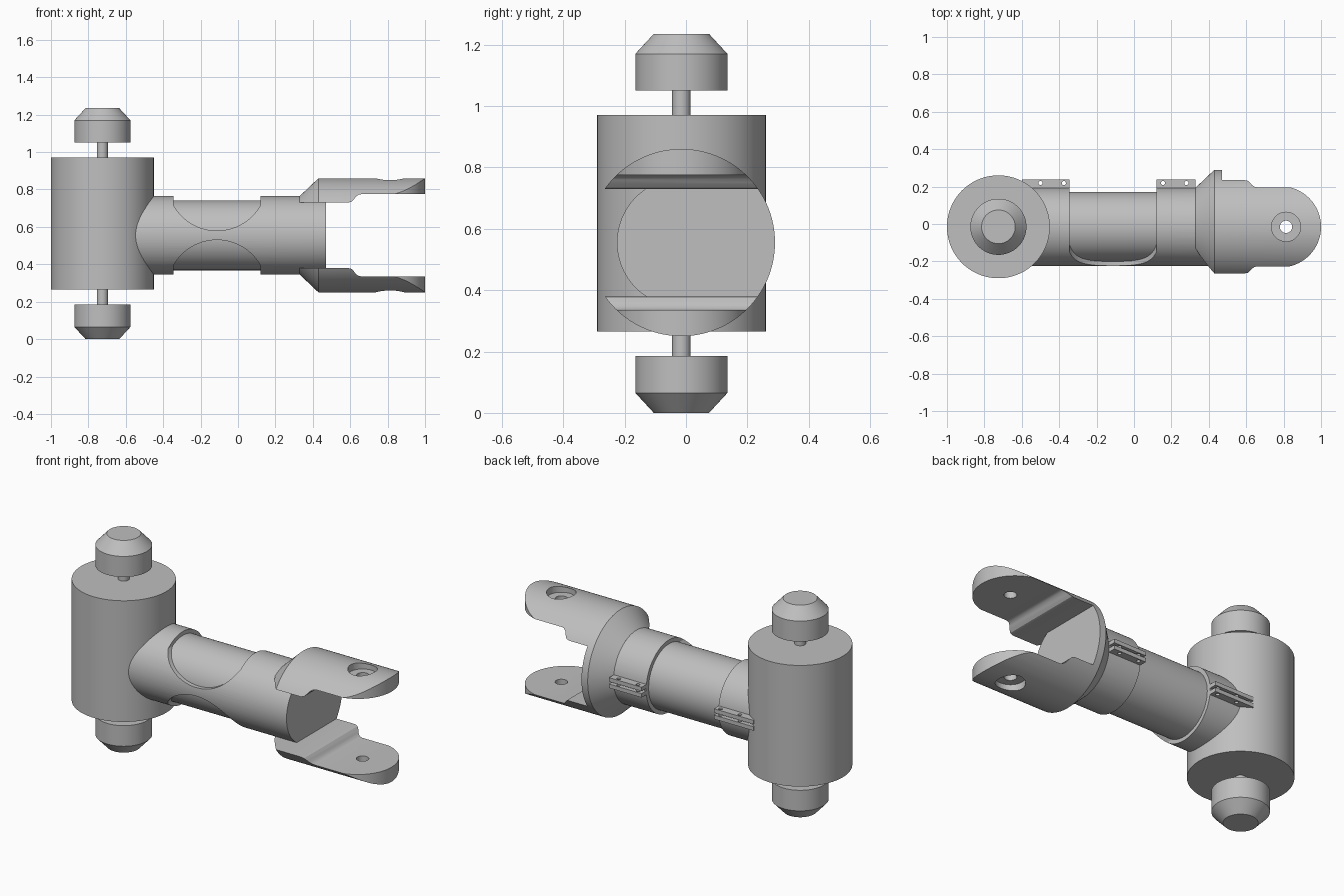
import bpy, bmesh, math
from mathutils import Vector

cube = bpy.data.objects.get("Cube")
if cube:
    bpy.data.objects.remove(cube, do_unlink=True)

Y0 = -0.015      # shared centre plane
ARM_Z = 0.555    # arm axis height
POST_X = -0.725  # upright post axis
ARM_R = 0.21
FORK_R = 0.305

grey = bpy.data.materials.new("plain grey")
grey.use_nodes = True
grey.diffuse_color = (0.52, 0.52, 0.52, 1)
grey.node_tree.nodes["Principled BSDF"].inputs["Base Color"].default_value = (0.52, 0.52, 0.52, 1)


def make(name, bm):
    bmesh.ops.recalc_face_normals(bm, faces=bm.faces)
    mesh = bpy.data.meshes.new(name)
    bm.to_mesh(mesh)
    bm.free()
    mesh.materials.append(grey)
    obj = bpy.data.objects.new(name, mesh)
    bpy.context.collection.objects.link(obj)
    return obj


def lathe(name, profile, place, n=96):
    """Closed solid of revolution from (radius, distance) pairs."""
    bm = bmesh.new()
    rings = []
    for r, h in profile:
        angles = [math.tau * i / n for i in range(n)]
        rings.append([bm.verts.new(place(r * math.cos(a), r * math.sin(a), h)) for a in angles])
    for low, high in zip(rings, rings[1:]):
        for i in range(n):
            j = (i + 1) % n
            bm.faces.new((low[i], low[j], high[j], high[i]))
    bm.faces.new(rings[0])
    bm.faces.new(rings[-1])
    return make(name, bm)


def upright(x):
    return lambda a, b, h: (x + a, Y0 + b, h)


def along_arm(a, b, h):
    return (h, Y0 + a, ARM_Z + b)


def prism(name, points, lift):
    """Extrude a flat outline along a vector."""
    bm = bmesh.new()
    face = bm.faces.new([bm.verts.new(p) for p in points])
    out = bmesh.ops.extrude_face_region(bm, geom=[face])
    moved = [v for v in out["geom"] if isinstance(v, bmesh.types.BMVert)]
    bmesh.ops.translate(bm, verts=moved, vec=Vector(lift))
    return make(name, bm)


def box(name, x, y, z):
    outline = [(x[0], y[0], z[0]), (x[1], y[0], z[0]), (x[1], y[1], z[0]), (x[0], y[1], z[0])]
    return prism(name, outline, (0, 0, z[1] - z[0]))


def combine(obj, tool, operation="DIFFERENCE"):
    mod = obj.modifiers.new("cut", "BOOLEAN")
    mod.solver = "EXACT"
    mod.operation = operation
    mod.object = tool
    tool.hide_render = True
    bpy.context.view_layer.objects.active = obj
    bpy.ops.object.modifier_apply(modifier=mod.name)
    bpy.data.objects.remove(tool, do_unlink=True)


def smooth(obj):
    bpy.ops.object.select_all(action="DESELECT")
    obj.select_set(True)
    bpy.context.view_layer.objects.active = obj
    bpy.ops.object.shade_smooth_by_angle(angle=math.radians(25))


# Upright post with a stem and bevelled knob at each end
parts = [lathe("post", [(0.275, 0.265), (0.275, 0.97)], upright(POST_X))]
for name, end, sign in (("upper", 1.235, 1), ("lower", 0.0, -1)):
    knob = [(0.09, end), (0.15, end - sign * 0.065), (0.15, end - sign * 0.185)]
    parts.append(lathe(name + "_knob", knob, upright(POST_X)))
    stem = [(0.03, end - sign * 0.15), (0.03, end - sign * 0.3)]
    parts.append(lathe(name + "_stem", stem, upright(POST_X), 48))

# Inner tube of the arm
parts.append(lathe("arm_core", [(0.187, -0.7), (0.187, 0.3)], along_arm))

# Outer sleeve: open at the back, with curved cut-outs above and below
LEFT, RIGHT = -0.345, 0.12
sleeve = lathe("arm_sleeve", [(ARM_R, -0.7), (ARM_R, 0.47)], along_arm)
combine(sleeve, box("cutter", (LEFT, RIGHT), (Y0, 0.5), (0, 1.2)))
mid, half, rad = (LEFT + RIGHT) / 2, (RIGHT - LEFT) / 2, 0.267
for sign in (1, -1):
    outline = []
    for i in range(33):
        dx = half * (i / 16 - 1)
        dz = 0.292 - math.sqrt(rad * rad - dx * dx)
        outline.append((mid + dx, -0.5, ARM_Z + sign * dz))
    outline += [(RIGHT, -0.5, ARM_Z + sign * 0.4), (LEFT, -0.5, ARM_Z + sign * 0.4)]
    combine(sleeve, prism("cutter", outline, (0, 1, 0)))

# Fork: flared round body with a stepped slot between its prongs
fork = lathe("fork", [(ARM_R, 0.33), (FORK_R, 0.43), (FORK_R, 1.05)], along_arm, 128)
step = [(0.47, 0.175), (0.59, 0.175), (0.608, 0.18), (0.62, 0.193),
        (0.63, 0.207), (0.645, 0.217), (0.66, 0.22), (1.1, 0.22)]
outline = [(x, -0.5, ARM_Z + z) for x, z in step]
outline += [(x, -0.5, ARM_Z - z) for x, z in reversed(step)]
combine(fork, prism("cutter", outline, (0, 1, 0)))
combine(fork, box("cutter", (0.3, 0.48), (-0.5, Y0), (ARM_Z - 0.175, ARM_Z + 0.175)))

# Rounded prong tips
TIP_R = 0.217
tip = [(1 - TIP_R + TIP_R * math.cos(a), Y0 + TIP_R * math.sin(a), 0)
       for a in (math.pi * (i / 48 - 0.5) for i in range(49))]
outer = [(0.7, Y0 + TIP_R, 0), (0.7, 0.5, 0), (0.2, 0.5, 0),
         (0.2, -0.5, 0), (0.7, -0.5, 0), (0.7, Y0 - TIP_R, 0)]
combine(fork, prism("trim", tip + outer, (0, 0, 1.3)), "INTERSECT")

# Pin holes with counterbores on the outer sides
HOLE_X = 0.813
combine(fork, lathe("cutter", [(0.033, 0.1), (0.033, 1.1)], upright(HOLE_X), 48))
for sign in (1, -1):
    bore = [(0.078, ARM_Z + sign * 0.265), (0.078, ARM_Z + sign * 0.4)]
    combine(fork, lathe("cutter", bore, upright(HOLE_X), 64))
combine(sleeve, fork, "UNION")
parts.append(sleeve)

# Paired clamp lugs on the back, each with two bolt holes
for name, x, holes in (("inner", (-0.6, LEFT), (-0.5, -0.375)),
                       ("outer", (RIGHT, 0.33), (0.155, 0.28))):
    for side, sign in (("upper", 1), ("lower", -1)):
        z = sorted((ARM_Z + sign * 0.007, ARM_Z + sign * 0.03))
        lug = box(name + "_" + side + "_lug", x, (0.15, 0.237), z)
        for hx in holes:
            bolt = lambda a, b, h, hx=hx: (hx + a, 0.219 + b, h)
            combine(lug, lathe("cutter", [(0.011, 0.4), (0.011, 0.7)], bolt, 24))
        parts.append(lug)

for part in parts:
    smooth(part)
